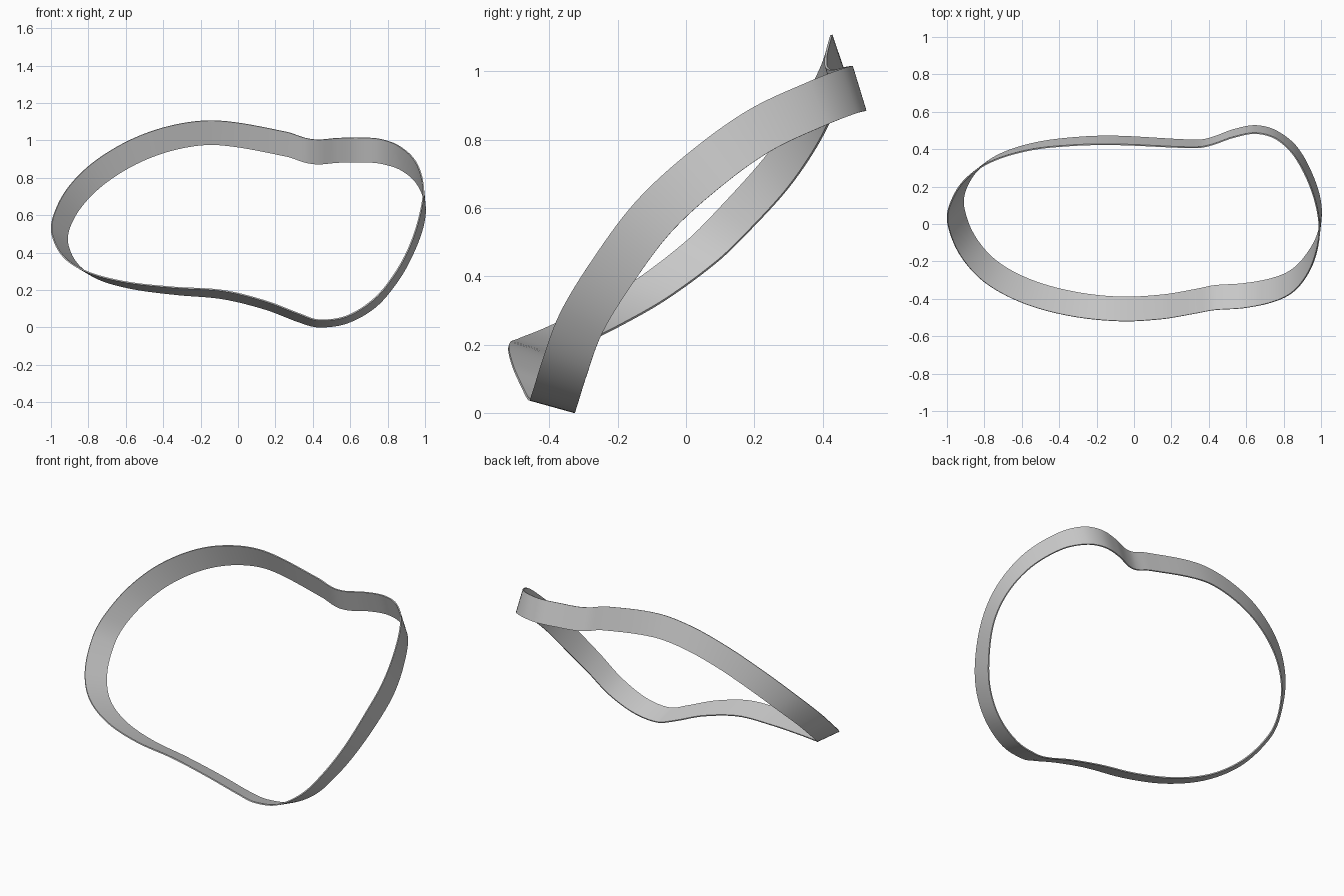
import bpy
import math
from mathutils import Vector

BAND_WIDTH = 0.137
THICKNESS = 0.007
STEPS = 8

# Knots round the upper rim: x, y, z, then how far the lower rim leans in x and y
KNOTS = [
    (.43, -.46, .04, 0, .132), (.58, -.45, .06, 0, .132),
    (.73, -.42, .155, 0, .128), (.84, -.37, .29, 0, .123),
    (.92, -.28, .44, 0, .113), (.975, -.15, .615, .01, .103),
    (.99, 0, .755, .01, .09), (.95, .18, .885, .01, .065),
    (.86, .36, .97, .01, .05), (.76, .455, 1.007, 0, .042),
    (.65, .485, 1.015, 0, .04), (.53, .463, 1.012, 0, .04),
    (.43, .428, 1.004, 0, .038), (.36, .411, 1.013, 0, .038),
    (.26, .41, 1.045, 0, .04), (-.1, .425, 1.105, 0, .044),
    (-.33, .42, 1.085, .02, .042), (-.56, .395, 1.01, .04, .04),
    (-.77, .33, .885, .065, .048), (-.91, .23, .745, .08, .065),
    (-.985, .1, .6, .085, .085), (-.995, 0, .5, .085, .092),
    (-.93, -.165, .375, .075, .107), (-.8, -.31, .295, .06, .117),
    (-.6, -.42, .243, .04, .126), (-.35, -.49, .215, .02, .13),
    (-.08, -.519, .197, 0, .13), (.15, -.508, .14, 0, .13),
    (.33, -.478, .072, 0, .13),
]


def rim_pair(knot):
    """Upper rim point and the vector across the band to the lower rim."""
    x, y, z, dx, dy = knot
    drop = math.sqrt(BAND_WIDTH ** 2 - dx ** 2 - dy ** 2)
    return Vector((x, y, z)), Vector((dx, dy, -drop))


def hermite(p0, p1, m0, m1, t):
    """Cubic through p0 and p1 with end tangents m0 and m1."""
    a = p1 - p0
    return p0 + m0 * t + (3 * a - 2 * m0 - m1) * t ** 2 + (m0 + m1 - 2 * a) * t ** 3


def smooth_loop(points, gaps):
    """Closed smooth curve, spaced by the length of each gap."""
    count = len(points)

    def slope(i):
        before, after = points[i - 1], points[(i + 1) % count]
        return (after - before) / (gaps[i - 1] + gaps[i])

    result = []
    for i in range(count):
        j = (i + 1) % count
        for step in range(STEPS):
            result.append(hermite(points[i], points[j], slope(i) * gaps[i],
                                  slope(j) * gaps[i], step / STEPS))
    return result


def make_material(name, colour):
    material = bpy.data.materials.new(name)
    material.use_nodes = True
    material.diffuse_color = colour
    shader = next(n for n in material.node_tree.nodes if n.type == 'BSDF_PRINCIPLED')
    shader.inputs["Base Color"].default_value = colour
    return material


default_cube = bpy.data.objects.get("Cube")
if default_cube:
    bpy.data.objects.remove(default_cube, do_unlink=True)

# Upper and lower rims of the twisted loop
uppers, crossings = zip(*[rim_pair(knot) for knot in KNOTS])
gaps = [(uppers[(i + 1) % len(uppers)] - p).length for i, p in enumerate(uppers)]
upper_rim = smooth_loop(uppers, gaps)
across = smooth_loop(crossings, gaps)

# Band surface bridging the rims
total = len(upper_rim)
lower_rim = [p + w for p, w in zip(upper_rim, across)]
faces = [(i, (i + 1) % total, (i + 1) % total + total, i + total) for i in range(total)]
mesh = bpy.data.meshes.new("curved_band")
mesh.from_pydata(upper_rim + lower_rim, [], faces)
mesh.materials.append(make_material("light grey", (0.6, 0.6, 0.6, 1)))
band = bpy.data.objects.new("curved_band", mesh)
bpy.context.collection.objects.link(band)

# Thin wall with crisp rims
wall = band.modifiers.new("wall", 'SOLIDIFY')
wall.thickness = THICKNESS
wall.offset = 0
bpy.context.view_layer.objects.active = band
band.select_set(True)
bpy.ops.object.modifier_apply(modifier=wall.name)
bpy.ops.object.shade_smooth_by_angle(angle=math.radians(40))
